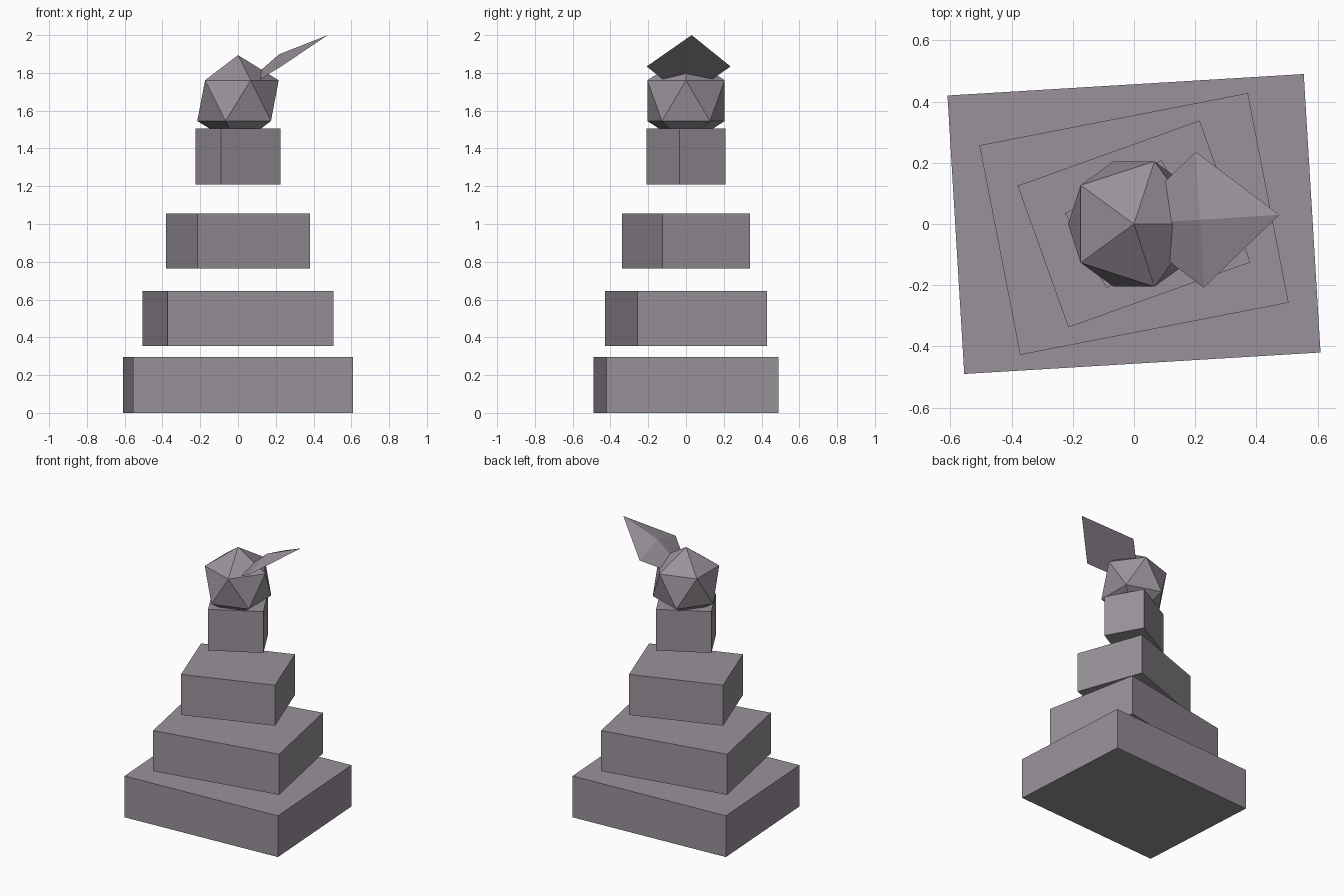
import bpy
from math import radians
from mathutils import Vector

if "Cube" in bpy.data.objects:
    bpy.data.objects.remove(bpy.data.objects["Cube"])

stone = bpy.data.materials.new("mauve_grey")
stone.diffuse_color = (0.32, 0.285, 0.325, 1)
stone.use_nodes = True
stone.node_tree.nodes["Principled BSDF"].inputs["Base Color"].default_value = stone.diffuse_color


def finish(obj, name):
    obj.name = name
    obj.data.materials.append(stone)


def block(name, length, width, z0, z1, turn):
    """Box spanning z0..z1, twisted about the vertical axis."""
    bpy.ops.mesh.primitive_cube_add(size=1, location=(0, 0, (z0 + z1) / 2),
                                    rotation=(0, 0, radians(turn)))
    obj = bpy.context.object
    obj.scale = (length, width, z1 - z0)
    finish(obj, name)


# Twisting, shrinking stack of floating blocks
block("base_block", 1.167, 0.912, 0.0, 0.295, 3.45)
block("lower_block", 0.894, 0.698, 0.355, 0.645, 11)
block("middle_block", 0.632, 0.492, 0.765, 1.055, 19.7)
block("upper_block", 0.36, 0.28, 1.21, 1.505, 29)

# Faceted ball, sunk slightly into the upper block
bpy.ops.mesh.primitive_ico_sphere_add(subdivisions=1, radius=0.241, location=(0, 0, 1.653))
finish(bpy.context.object, "faceted_ball")

# Flat tilted pyramid: diamond base with a low peak, rear corner inside the ball
tip = Vector((0.475, 0.03, 2.0))
left = Vector((0.202, 0.236, 1.834))
right = Vector((0.228, -0.208, 1.834))
rear = left + right - tip
peak = (left + right) / 2 + Vector((0.002, 0, 0.064))
mesh = bpy.data.meshes.new("fin")
mesh.from_pydata([tip, left, rear, right, peak], [],
                 [(0, 3, 2, 1)][::-1] + [(i, (i + 1) % 4, 4) for i in range(4)])
fin = bpy.data.objects.new("fin", mesh)
bpy.context.collection.objects.link(fin)
finish(fin, "fin")
